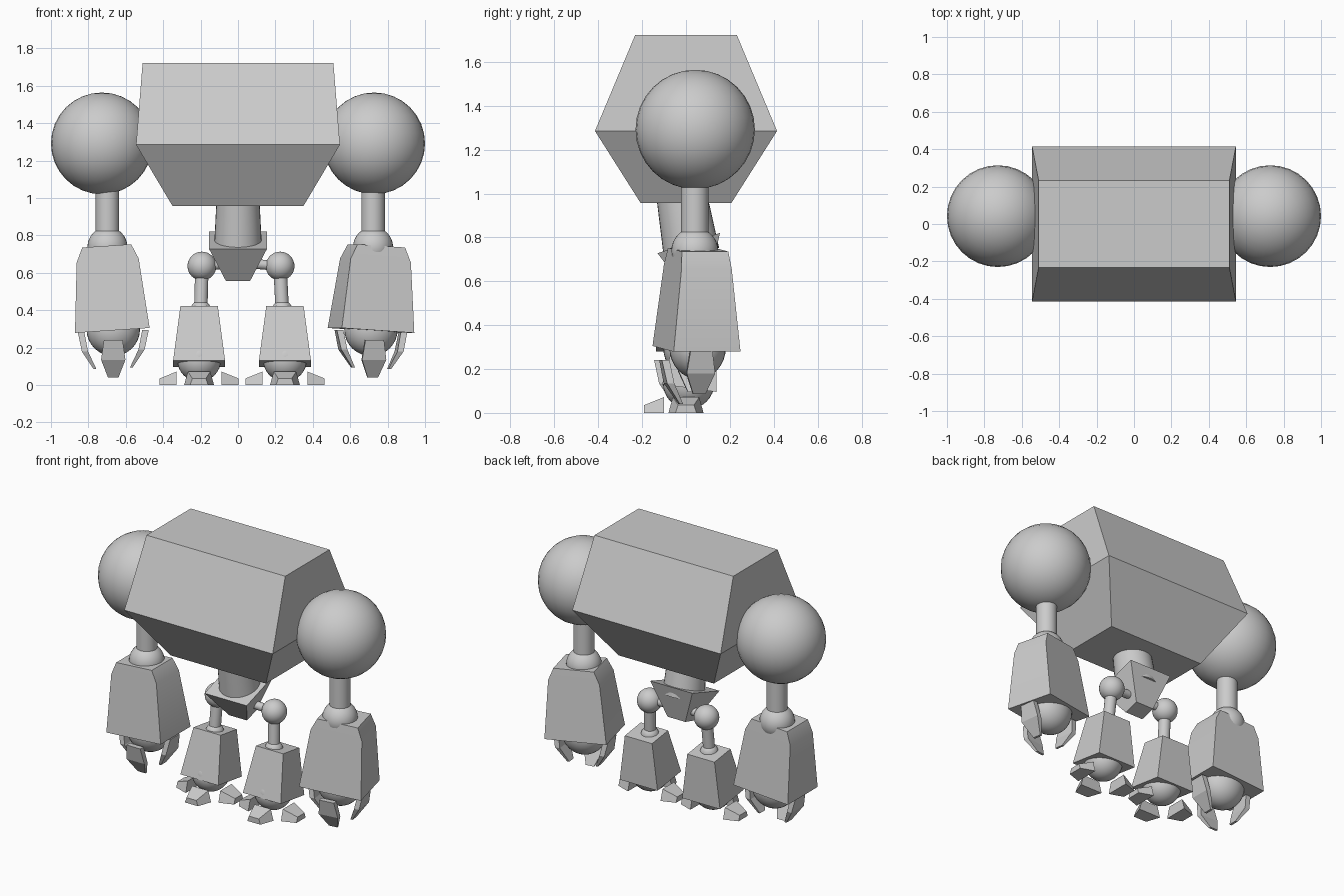
import bpy, bmesh
from math import radians
from mathutils import Vector, Matrix

if "Cube" in bpy.data.objects:
    bpy.data.objects.remove(bpy.data.objects["Cube"])


def finish(name, bm, mat=None, smooth=None):
    bmesh.ops.recalc_face_normals(bm, faces=bm.faces)
    me = bpy.data.meshes.new(name)
    bm.to_mesh(me)
    bm.free()
    ob = bpy.data.objects.new(name, me)
    if mat is not None:
        ob.matrix_world = mat
    bpy.context.collection.objects.link(ob)
    if smooth:
        bpy.ops.object.select_all(action='DESELECT')
        ob.select_set(True)
        bpy.context.view_layer.objects.active = ob
        bpy.ops.object.shade_smooth_by_angle(angle=radians(smooth))
    return ob


def loft(name, rings, mat=None, smooth=None):
    """Skin a stack of four-point rings and cap both ends."""
    bm = bmesh.new()
    vs = [[bm.verts.new(p) for p in r] for r in rings]
    for a, b in zip(vs, vs[1:]):
        for i in range(4):
            j = (i + 1) % 4
            bm.faces.new((a[i], a[j], b[j], b[i]))
    bm.faces.new(vs[0])
    bm.faces.new(vs[-1])
    return finish(name, bm, mat, smooth)


def rect(hx, hy, z):
    return [(-hx, -hy, z), (hx, -hy, z), (hx, hy, z), (-hx, hy, z)]


def ball(name, pos, r, scale=(1, 1, 1)):
    bm = bmesh.new()
    bmesh.ops.create_uvsphere(bm, u_segments=32, v_segments=16, radius=r)
    bmesh.ops.scale(bm, vec=scale, verts=bm.verts)
    return finish(name, bm, Matrix.Translation(pos), 40)


def rod(name, a, b, r1, r2=None):
    a, b = Vector(a), Vector(b)
    d = b - a
    bm = bmesh.new()
    bmesh.ops.create_cone(bm, cap_ends=True, segments=32, radius1=r1,
                          radius2=r2 or r1, depth=d.length)
    rot = d.to_track_quat('Z', 'Y').to_matrix().to_4x4()
    return finish(name, bm, Matrix.Translation((a + b) / 2) @ rot, 40)


def rot(deg, axis):
    return Matrix.Rotation(radians(deg), 4, axis)


def claw(name, mat, dr=0, dz=0):
    # curved finger plate: inner radius, outer radius, height, half width
    prof = [(.155, .19, .285, .05), (.135, .168, .18, .065), (.09, .105, .085, .028)]
    rings = [[(a + dr, -w, z + dz), (b + dr, -w, z + dz),
              (b + dr, w, z + dz), (a + dr, w, z + dz)] for a, b, z, w in prof]
    loft(name, rings, mat)


def toe(name, mat):
    # wedge, lower and narrower at the tip
    rings = [[(r, -w, 0), (r, w, 0), (r, w * .75, h), (r, -w * .75, h)]
             for r, w, h in ((.12, .08, .072), (.212, .048, .035))]
    loft(name, rings, mat)


# body
loft("torso", [rect(.35, .207, .957), rect(.545, .415, 1.285), rect(.51, .232, 1.722)])
rod("waist", (0, .025, .73), (0, -.02, .99), .128, .115)
loft("pelvis", [
    [(-.065, 0, .557), (.065, 0, .557), (.065, .1, .585), (-.065, .1, .585)],
    [(-.155, -.13, .728), (.155, -.13, .728), (.155, .155, .82), (-.155, .155, .82)]])

# arms: side, sign, upper arm x, hand x, forearm y, forearm yaw, hand yaw
for side, s, ax, hx, fy, yaw, hyaw in (("left", -1, -.698, -.672, .02, 0, 0),
                                       ("right", 1, .722, .711, .048, 14, 7)):
    ball(side + "_shoulder", (s * .728, .042, 1.292), .272)
    rod(side + "_upper_arm", (ax, .04, .74), (ax, .04, 1.1), .063)
    ball(side + "_elbow", (ax, .04, .738), .107)
    m = Matrix.Translation((hx, fy, .292)) @ rot(yaw, 'Z') @ rot(s * 3.8, 'Y')
    loft(side + "_forearm", [rect(.2, .157, 0), rect(.166, .118, .375),
                             rect(.131, .109, .453)], m, 30)
    px = hx + .005 if s < 0 else hx
    ball(side + "_palm", (px, fy + .005, .298), .143, (1, .9, 1))
    base = Matrix.Translation((px, fy, 0)) @ rot(hyaw, 'Z')
    claw(side + "_outer_finger", base @ rot(0 if s > 0 else 180, 'Z'))
    claw(side + "_inner_finger", base @ rot(180 if s > 0 else 0, 'Z'), dz=.01)
    claw(side + "_front_finger", base @ rot(-90, 'Z'), -.025, -.045)

# legs: side, hip x, thigh bottom x, foot x
for side, hip, knee, fx in (("left", -.193, -.199, -.208),
                            ("right", .225, .236, .251)):
    ball(side + "_hip", (hip, .06, .636), .077)
    rod(side + "_hip_pin", (hip, .06, .636), (0, .05, .655), .026)
    rod(side + "_thigh", (knee, .04, .41), (hip, .06, .63), .036)
    ball(side + "_knee", (knee, .04, .397), .056)
    m = Matrix.Translation((fx, .015, .113)) @ rot(-8, 'X')
    loft(side + "_shin", [rect(.139, .125, 0), rect(.1, .085, .3)], m)
    ball(side + "_ankle", (fx, .012, .135), .117)
    for part, a in (("east", 0), ("front", -90), ("west", 180)):
        y = 0 if part != "front" else .02
        toe(f"{side}_{part}_toe", Matrix.Translation((fx, y, 0)) @ rot(a, 'Z'))
